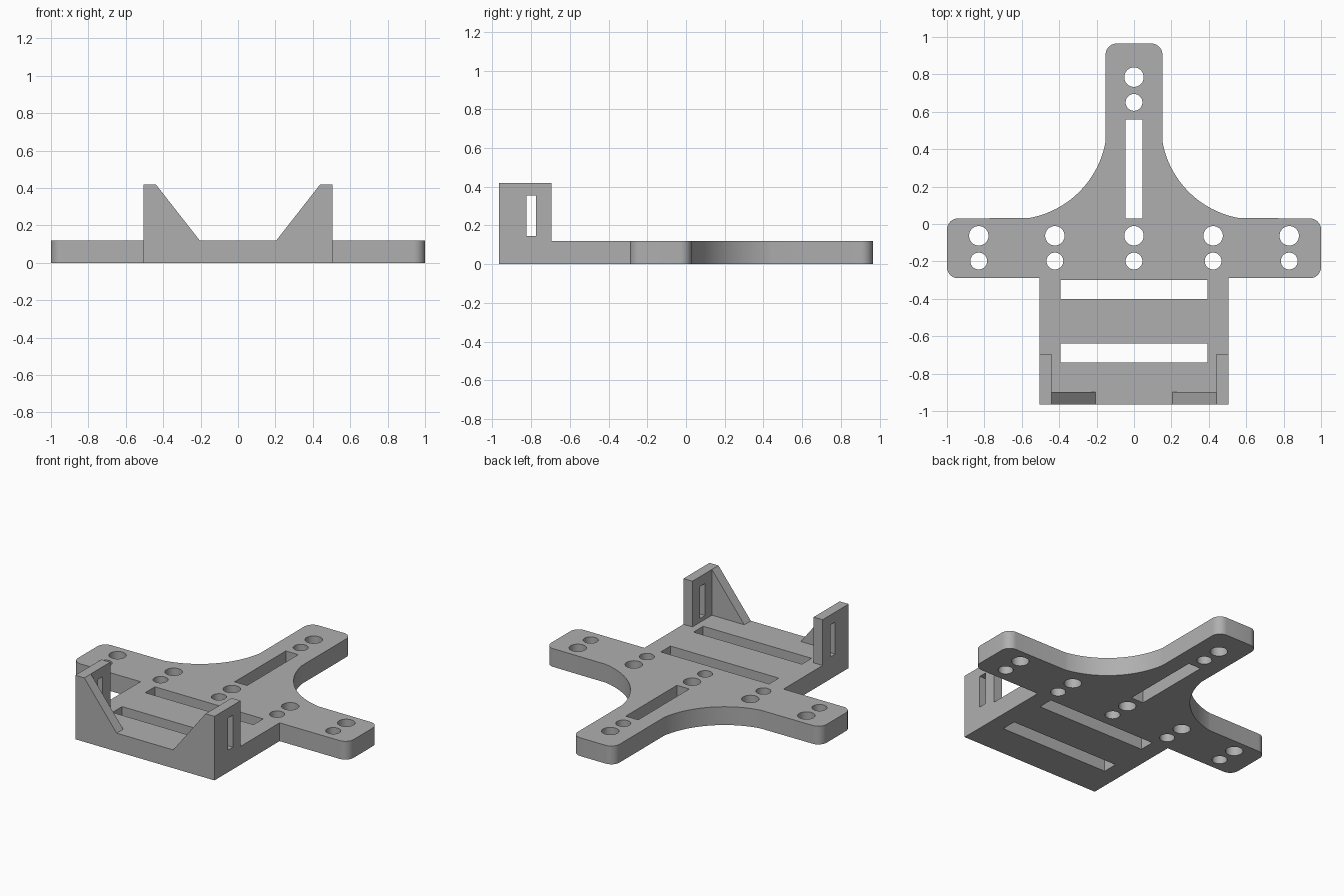
import bpy, bmesh, math
from mathutils import Vector, Matrix

cube = bpy.data.objects.get("Cube")
if cube:
    bpy.data.objects.remove(cube, do_unlink=True)

grey = bpy.data.materials.new("plain grey")
grey.use_nodes = True
GREY = (0.43, 0.43, 0.43, 1)
grey.diffuse_color = GREY
grey.node_tree.nodes["Principled BSDF"].inputs["Base Color"].default_value = GREY

THICK, TOP, FRONT, BACK = 0.12, 0.42, -0.965, 0.965
WALL_OUT, WALL_IN = 0.505, 0.44

# Maps a profile drawn in (u, v) with depth w onto the model's axes
TO_XY = Matrix.Identity(3)
TO_XZ = Matrix(((1, 0, 0), (0, 0, 1), (0, 1, 0)))
TO_YZ = Matrix(((0, 0, 1), (1, 0, 0), (0, 1, 0)))


def arc(cx, cy, r, start, end, steps):
    return [(cx + r * math.cos(math.radians(start + (end - start) * i / steps)),
             cy + r * math.sin(math.radians(start + (end - start) * i / steps)))
            for i in range(steps + 1)]


def rect(u0, u1, v0, v1):
    return [(u0, v0), (u1, v0), (u1, v1), (u0, v1)]


def build(name, profiles, w0, w1, axes=TO_XY):
    """Extrude each closed profile from w0 to w1 into one object."""
    bm = bmesh.new()
    for pts in profiles:
        low = [bm.verts.new(axes @ Vector((u, v, w0))) for u, v in pts]
        high = [bm.verts.new(axes @ Vector((u, v, w1))) for u, v in pts]
        bm.faces.new(low[::-1])
        bm.faces.new(high)
        for i in range(len(pts)):
            j = (i + 1) % len(pts)
            bm.faces.new((low[i], low[j], high[j], high[i]))
    bmesh.ops.recalc_face_normals(bm, faces=bm.faces)
    mesh = bpy.data.meshes.new(name)
    bm.to_mesh(mesh)
    bm.free()
    mesh.materials.append(grey)
    obj = bpy.data.objects.new(name, mesh)
    bpy.context.collection.objects.link(obj)
    return obj


def activate(obj):
    bpy.ops.object.select_all(action="DESELECT")
    obj.select_set(True)
    bpy.context.view_layer.objects.active = obj


def cut(obj, cutter):
    mod = obj.modifiers.new("cut", "BOOLEAN")
    mod.operation, mod.solver, mod.object = "DIFFERENCE", "EXACT", cutter
    activate(obj)
    bpy.ops.object.modifier_apply(modifier=mod.name)
    bpy.data.objects.remove(cutter, do_unlink=True)


# Base plate: half outline from front to back, then mirrored
R = 0.06
half = [(WALL_OUT, FRONT), (WALL_OUT, -0.29)]
half += arc(1 - R, -0.29 + R, R, -90, 0, 10)
half += arc(1 - R, 0.03 - R, R, 0, 90, 10)
half += arc(0.65, 0.53, 0.506, 260, 190, 32)
half += arc(0.152 - R, BACK - R, R, 0, 90, 10)
plate = build("base_plate", [half + [(-x, y) for x, y in reversed(half)]], 0, THICK)

# Screw holes in pairs, and the long slots
holes = []
for x in (-0.83, -0.423, 0, 0.423, 0.83):
    holes += [(x, -0.063, 0.052), (x, -0.198, 0.045)]
holes += [(0, 0.785, 0.052), (0, 0.65, 0.045)]
cuts = [arc(x, y, r, 0, 350, 35) for x, y, r in holes]
cuts += [rect(-0.045, 0.045, 0.03, 0.56),
         rect(-0.393, 0.393, -0.4, -0.3),
         rect(-0.393, 0.393, -0.74, -0.64)]
cut(plate, build("plate_cutter", cuts, -0.1, THICK + 0.1))
activate(plate)
bpy.ops.object.shade_smooth_by_angle(angle=math.radians(25))

# Slotted side walls and sloped front gussets
for side, s in (("left", 1), ("right", -1)):
    wall = build(side + "_side_wall", [rect(FRONT, -0.695, THICK, TOP)],
                 s * WALL_IN, s * WALL_OUT, TO_YZ)
    cut(wall, build("slot_cutter", [rect(-0.825, -0.774, 0.145, 0.355)],
                    s * 0.3, s * 0.6, TO_YZ))
    build(side + "_front_gusset",
          [[(s * WALL_IN, THICK), (s * 0.205, THICK), (s * WALL_IN, TOP)]],
          FRONT, -0.897, TO_XZ)
